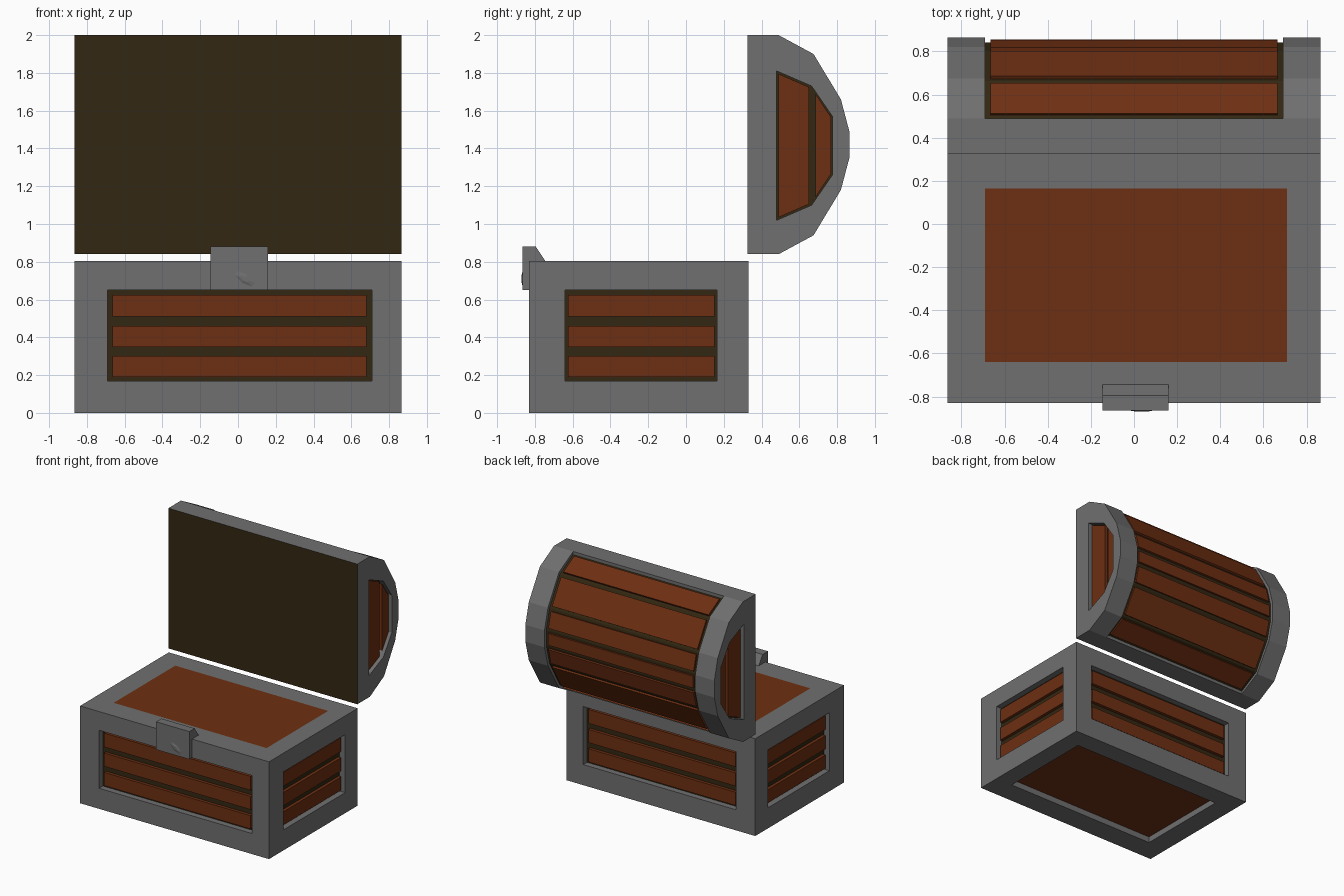
import bpy, bmesh
from mathutils import Matrix, Vector

cube = bpy.data.objects.get("Cube")
if cube:
    bpy.data.objects.remove(cube, do_unlink=True)


def material(name, rgb):
    m = bpy.data.materials.new(name)
    m.use_nodes = True
    m.diffuse_color = (*rgb, 1)
    m.node_tree.nodes["Principled BSDF"].inputs["Base Color"].default_value = (*rgb, 1)
    return m


METAL = material("grey metal", (0.16, 0.16, 0.16))
WOOD = material("brown wood", (0.155, 0.028, 0.006))
DARK = material("dark wood", (0.033, 0.020, 0.006))


def finish(name, bm, *mats):
    bmesh.ops.recalc_face_normals(bm, faces=bm.faces)
    mesh = bpy.data.meshes.new(name)
    bm.to_mesh(mesh)
    bm.free()
    for m in mats:
        mesh.materials.append(m)
    obj = bpy.data.objects.new(name, mesh)
    bpy.context.collection.objects.link(obj)
    return obj


def loft(stations):
    """Skin a row of (x, yz profile) cross-sections and cap both ends."""
    bm = bmesh.new()
    rings = [[bm.verts.new((x, y, z)) for y, z in pts] for x, pts in stations]
    n = len(rings[0])
    for a, b in zip(rings, rings[1:]):
        for i in range(n):
            j = (i + 1) % n
            bm.faces.new((a[i], a[j], b[j], b[i]))
    bm.faces.new(rings[0])
    bm.faces.new(rings[-1])
    bmesh.ops.remove_doubles(bm, verts=bm.verts, dist=0.0005)
    bmesh.ops.recalc_face_normals(bm, faces=bm.faces)
    bm.normal_update()
    return bm


def prism(name, pts, x0, x1, mat):
    return finish(name, loft([(x0, pts), (x1, pts)]), mat)


def rect(y0, y1, z0, z1):
    return [(y0, z0), (y1, z0), (y1, z1), (y0, z1)]


def mirror_z(half, mid):
    return half + [(y, 2 * mid - z) for y, z in reversed(half)]


def sink(bm, face, depth, index, place):
    """Inset a face, move its corners with place(), then push it inwards."""
    normal = face.normal.copy()
    bmesh.ops.inset_individual(bm, faces=[face], thickness=0.02)
    for v in face.verts:
        v.co = place(v.co)
    if depth:
        bmesh.ops.inset_individual(bm, faces=[face], thickness=0)
        for v in face.verts:
            v.co -= normal * depth
    face.material_index = index


# Chest body: metal box with a sunk window on each face, flush wood on top
W = 0.865
FRONT, BACK, TOP = -0.83, 0.33, 0.805
WIN_LO, WIN_HI = Vector((-0.69, -0.64, 0.17)), Vector((0.71, 0.165, 0.65))
SINK, PLANK = 0.05, 0.025
body = loft([(-W, rect(FRONT, BACK, 0, TOP)), (W, rect(FRONT, BACK, 0, TOP))])
centre = Vector((0, (FRONT + BACK) / 2, TOP / 2))
for face in list(body.faces):
    axis = max(range(3), key=lambda i: abs(face.normal[i]))

    def to_window(co):
        return Vector([co[i] if i == axis else
                       (WIN_LO if co[i] < centre[i] else WIN_HI)[i] for i in range(3)])

    flat_top = face.normal.z > 0.5
    sink(body, face, 0 if flat_top else SINK, 1 if axis == 2 else 2, to_window)
finish("chest_body", body, METAL, WOOD, DARK)

# Three horizontal planks in each body window
for row, (z0, z1) in enumerate([(0.19, 0.30), (0.35, 0.46), (0.51, 0.625)], 1):
    for side, y in (("front", FRONT + SINK), ("back", BACK - SINK)):
        out = -PLANK if side == "front" else PLANK
        prism(f"{side}_plank_{row}", rect(y, y + out, z0, z1), -0.665, 0.68, WOOD)
    for side, s in (("left", 1), ("right", -1)):
        x = s * (W - SINK)
        prism(f"{side}_plank_{row}", rect(-0.625, 0.15, z0, z1), x, x + s * PLANK, WOOD)

# Open lid: arched prism, its middle span sunk between two end bands
MID = 1.42
HINGE = 0.49
arch = [(HINGE, 0.84), (0.675, 0.94), (0.82, 1.18), (W, 1.35)]
outer = mirror_z([(0.325, 0.84), arch[0]] + arch, MID)
lowered = [(HINGE + (y - HINGE) * 0.935, MID + (z - MID) * 0.955) for y, z in arch]
inner = mirror_z([(0.325, 0.84), arch[0]] + lowered, MID)
BAND = 0.69
lid = loft([(-W, outer), (-BAND, outer), (-BAND, inner),
            (BAND, inner), (BAND, outer), (W, outer)])
for face in list(lid.faces):
    c, n = face.calc_center_median(), face.normal
    if n.y < -0.9:
        face.material_index = 1
    elif abs(c.x) < 0.1 and c.y > HINGE + 0.01:
        face.material_index = 1

# Sunk window in both lid ends
window = [(0.48, 1.02), (0.48, 1.02), (0.665, 1.10), (0.775, 1.26), (0.775, 1.38)]
ring = mirror_z([(0.325, 0.84)] + arch, MID)
targets = mirror_z(window, MID - 0.005)


def to_lid_window(co):
    i = min(range(len(ring)), key=lambda k: (co.yz - Vector(ring[k])).length)
    return Vector((co.x, *targets[i]))


for face in [f for f in lid.faces if abs(f.calc_center_median().x) > W - 0.001]:
    sink(lid, face, SINK, 1, to_lid_window)
bmesh.ops.remove_doubles(lid, verts=lid.verts, dist=0.0005)
finish("lid", lid, METAL, DARK)

# One plank on every facet of the arch
skin = [Vector(p) for p in mirror_z(lowered, MID)]
for i, (a, b) in enumerate(zip(skin, skin[1:]), 1):
    along = (b - a).normalized()
    out = Vector((along.y, -along.x)) * 0.015
    a, b = a + along * 0.018, b - along * 0.018
    prism(f"lid_plank_{i}", [a, b, b + out, a + out], -0.665, 0.665, WOOD)

# Two upright planks in each lid end
wide = mirror_z([(0.49, 1.035), (0.65, 1.105)], MID - 0.005)
narrow = mirror_z([(0.685, 1.14), (0.768, 1.265)], MID - 0.005)
for side, s in (("left", 1), ("right", -1)):
    x = s * (W - SINK)
    for kind, pts in (("wide", wide), ("narrow", narrow)):
        prism(f"lid_{side}_{kind}_plank", pts, x, x + s * PLANK, WOOD)

# Latch hooked over the front edge
prism("latch", [(-0.865, 0.65), (-0.865, 0.88), (-0.795, 0.88), (-0.745, TOP),
                (FRONT, TOP), (FRONT, 0.65)], -0.145, 0.16, METAL)

# Small slanted relief on the latch
relief = bmesh.new()
bmesh.ops.create_cone(relief, cap_ends=True, segments=6, radius1=0.07, radius2=0.03, depth=0.006,
                      matrix=Matrix.Translation((0.035, -0.867, 0.71))
                      @ Matrix.Rotation(0.6, 4, "Y") @ Matrix.Diagonal((1, 1, 0.4, 1))
                      @ Matrix.Rotation(1.5708, 4, "X"))
finish("latch_relief", relief, METAL)
